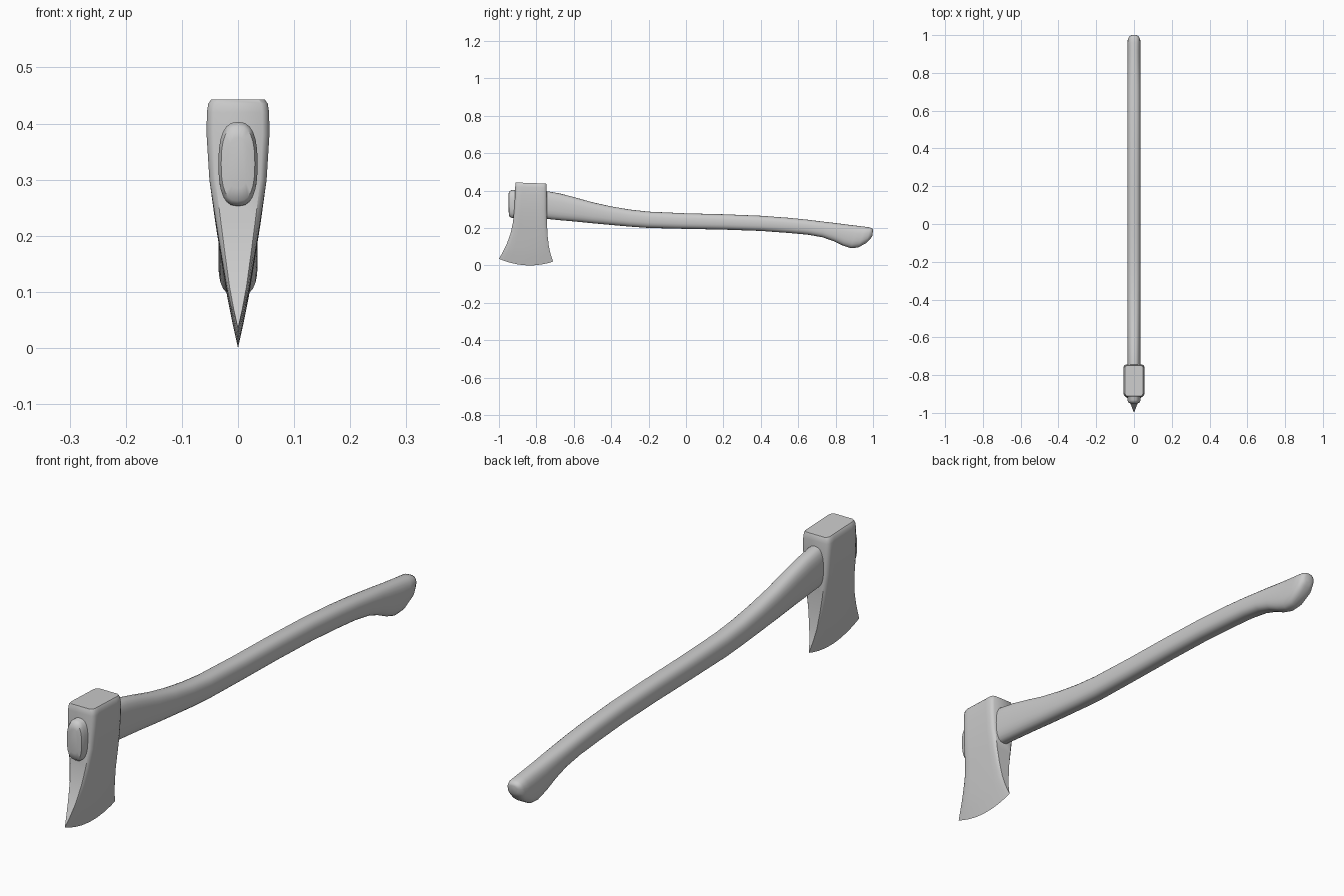
import bpy, bmesh, math
from mathutils import Vector


def loft(name, rings, angle):
    """Skin a list of closed rings, cap both ends and smooth the result."""
    bm = bmesh.new()
    vs = [[bm.verts.new(p) for p in ring] for ring in rings]
    n = len(vs[0])
    for a, b in zip(vs, vs[1:]):
        for i in range(n):
            j = (i + 1) % n
            bm.faces.new((a[i], a[j], b[j], b[i]))
    bm.faces.new(vs[0])
    bm.faces.new(vs[-1])
    bmesh.ops.remove_doubles(bm, verts=bm.verts, dist=0.0002)
    bmesh.ops.recalc_face_normals(bm, faces=bm.faces)
    me = bpy.data.meshes.new(name)
    bm.to_mesh(me)
    bm.free()
    ob = bpy.data.objects.new(name, me)
    bpy.context.collection.objects.link(ob)
    bpy.ops.object.select_all(action='DESELECT')
    ob.select_set(True)
    bpy.context.view_layer.objects.active = ob
    bpy.ops.object.shade_smooth_by_angle(angle=math.radians(angle))
    return ob


def handle_ring(yt, zt, yb, zb, hw, n=24):
    """Rounded-rectangle section between a top and a bottom point."""
    top, bot = Vector((0, yt, zt)), Vector((0, yb, zb))
    mid, half = (top + bot) / 2, (top - bot) / 2
    ring = []
    for i in range(n):
        a = 2 * math.pi * i / n
        c, s = [math.copysign(abs(t) ** 0.78, t) for t in (math.cos(a), math.sin(a))]
        ring.append(mid + half * c + Vector((hw * s, 0, 0)))
    return ring


def head_ring(yf, zf, yb, zb, hw, sag):
    """Chamfered rectangle section; sag bows it down toward the cutting edge."""
    us = [0, .03, .09, .2, .35, .5, .65, .8, .91, .97, 1]
    ws = [.78, .92, 1, 1, 1, 1, 1, 1, 1, .92, .78]
    side = [(w * hw, yf + (yb - yf) * u, zf + (zb - zf) * u - sag * 4 * u * (1 - u))
            for u, w in zip(us, ws)]
    return side + [(-x, y, z) for x, y, z in reversed(side)]


# Handle: top y, top z, bottom y, bottom z, half width
handle = [
    (-.950, .375, -.948, .285, .018),
    (-.946, .395, -.945, .262, .030),
    (-.932, .403, -.932, .253, .035),
    (-.74, .396, -.74, .248, .035),
    (-.67, .383, -.67, .241, .035),
    (-.60, .365, -.60, .235, .035),
    (-.50, .337, -.50, .225, .035),
    (-.40, .315, -.40, .216, .035),
    (-.30, .298, -.30, .207, .035),
    (-.20, .287, -.20, .200, .035),
    (0, .278, 0, .195, .035),
    (.20, .273, .20, .191, .035),
    (.40, .265, .40, .184, .035),
    (.55, .254, .55, .173, .035),
    (.65, .244, .65, .164, .035),
    (.73, .234, .73, .150, .035),
    (.80, .226, .79, .129, .035),
    (.86, .218, .84, .105, .035),
    (.92, .211, .88, .092, .035),
    (.96, .206, .92, .095, .035),
    (.985, .202, .965, .120, .033),
    (.997, .196, .987, .143, .026),
    (1.0, .187, .996, .157, .016),
]
loft("handle", [handle_ring(*s) for s in handle], 50)

# Axe head: front y, front z, back y, back z, half width, sag
head = [
    (-.910, .443, -.748, .437, .048, 0),
    (-.912, .436, -.746, .430, .053, 0),
    (-.913, .420, -.745, .415, .0555, 0),
    (-.914, .380, -.744, .380, .056, 0),
    (-.918, .300, -.744, .300, .051, 0),
    (-.925, .230, -.743, .220, .040, .002),
    (-.938, .170, -.740, .160, .030, .006),
    (-.960, .110, -.733, .100, .0195, .012),
    (-.980, .070, -.724, .060, .010, .020),
    (-1.0, .035, -.710, .020, 0, .0275),
]
loft("axe_head", [head_ring(*s) for s in head], 35)
